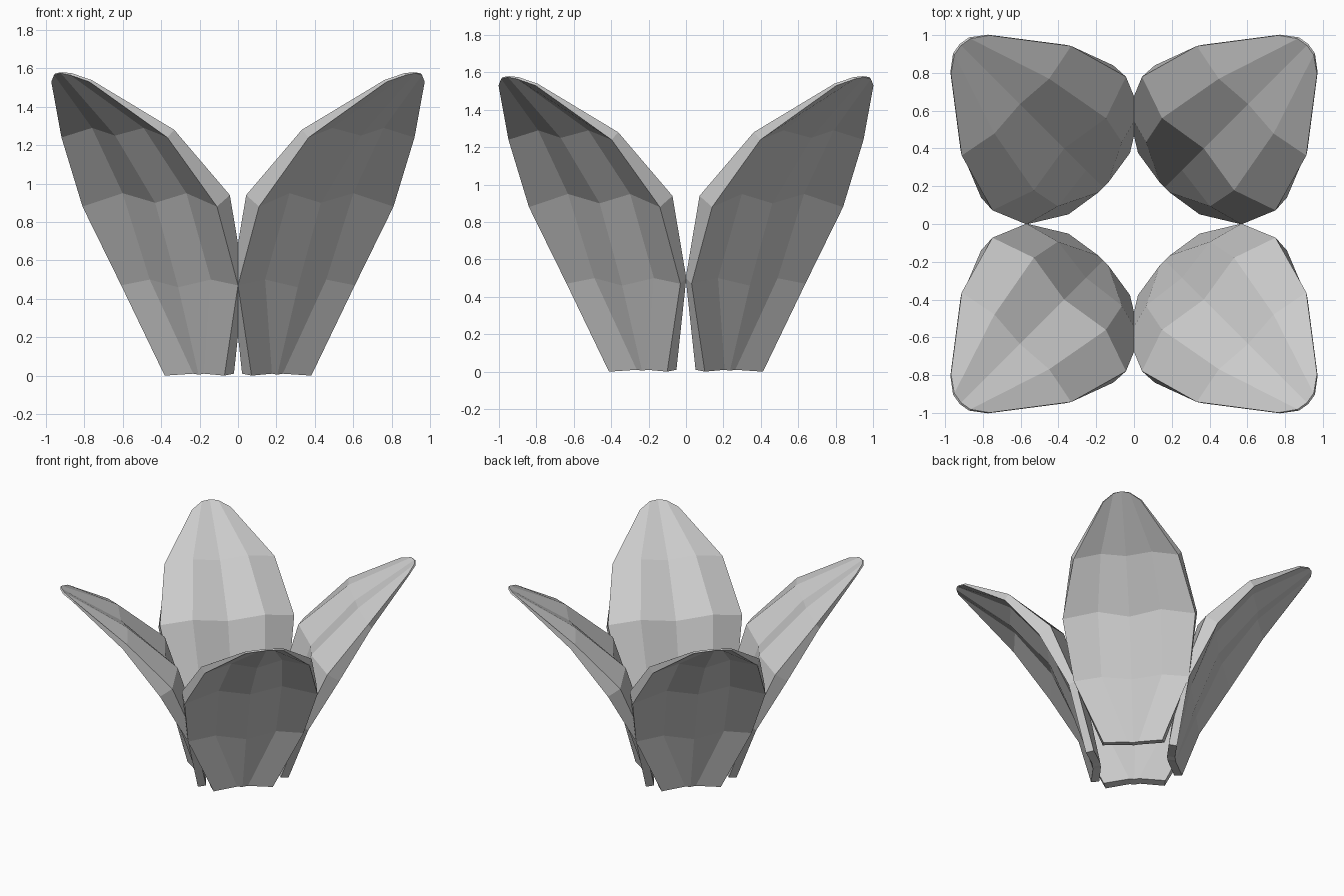
import bpy
import bmesh
import math

default_cube = bpy.data.objects.get("Cube")
if default_cube:
    bpy.data.objects.remove(default_cube, do_unlink=True)

# One matte grey for the whole flower
grey = bpy.data.materials.new("petal_grey")
grey.use_nodes = True
colour = (0.6, 0.6, 0.6, 1)
grey.diffuse_color = colour
grey.node_tree.nodes["Principled BSDF"].inputs["Base Color"].default_value = colour

# Half cross-sections from base to tip, each listed rim, fold, centre
# as (outward distance, sideways distance, height)
OUTER = [
    [(.32, .22, 0), (.29, .04, .01), (.29, 0, .005)],
    [(.43, .43, .47), (.425, .225, .5), (.44, 0, .46)],
    [(.65, .495, .88), (.615, .235, .95), (.61, 0, .9)],
    [(.91, .39, 1.24), (.885, .19, 1.29), (.905, 0, 1.25)],
    [(1.235, .14, 1.53), (1.295, .06, 1.565), (1.305, 0, 1.575)],
]
INNER = [
    [(.26, .23, .01), (.23, .035, .02), (.23, 0, .015)],
    [(.38, .425, .5), (.33, .24, .53), (.36, 0, .49)],
    [(.56, .5, .94), (.48, .27, 1), (.523, 0, .95)],
    [(.88, .41, 1.28), (.84, .205, 1.32), (.855, 0, 1.29)],
    [(1.225, .145, 1.54), (1.285, .06, 1.575), (1.295, 0, 1.58)],
]
SHIFT_Y = 0.03


def full_row(half):
    """Reflect a half cross-section about the petal's centre line."""
    return half + [(u, -v, z) for u, v, z in reversed(half[:-1])]


def make_petal(name, side_x, side_y):
    bm = bmesh.new()
    root = math.sqrt(2)

    def place(point):
        u, v, z = point
        x, y = (u + v) / root, (u - v) / root + SHIFT_Y
        return bm.verts.new((side_x * x, side_y * y, z))

    # Each ring runs across the outer skin and back across the inner skin
    rings = []
    for outer, inner in zip(OUTER, INNER):
        ring = full_row(outer) + full_row(inner)[::-1]
        rings.append([place(p) for p in ring])

    count = len(rings[0])
    for low, high in zip(rings, rings[1:]):
        for i in range(count):
            j = (i + 1) % count
            bm.faces.new((low[i], low[j], high[j], high[i]))

    # Close the base and the tip with narrow strips
    for ring in (rings[0], rings[-1]):
        for i in range(count // 2 - 1):
            bm.faces.new((ring[i], ring[i + 1], ring[-i - 2], ring[-i - 1]))

    bmesh.ops.recalc_face_normals(bm, faces=bm.faces[:])
    mesh = bpy.data.meshes.new(name)
    bm.to_mesh(mesh)
    bm.free()
    mesh.materials.append(grey)
    petal = bpy.data.objects.new(name, mesh)
    bpy.context.collection.objects.link(petal)


# Four petals, one in each quarter
for depth, side_y in (("front", -1), ("back", 1)):
    for width, side_x in (("right", -1), ("left", 1)):
        make_petal(f"{depth}_{width}_petal", side_x, side_y)
